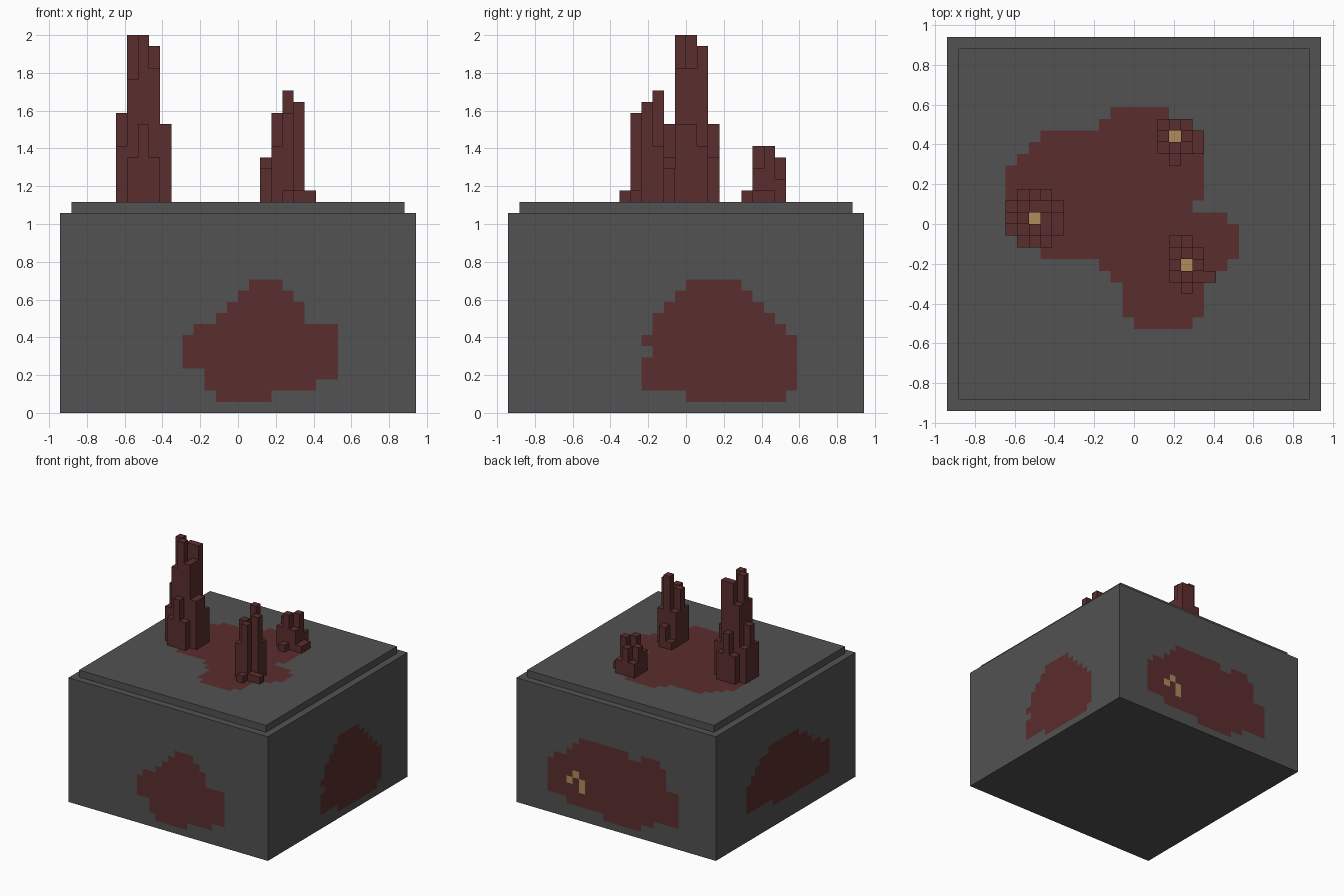
import bpy, bmesh
from mathutils import Vector

cube = bpy.data.objects.get("Cube")
if cube:
    bpy.data.objects.remove(cube)

V = 2 / 34          # one block
HALF, TOP, SLAB = 16, 18, 19


def material(name, rgb):
    m = bpy.data.materials.new(name)
    m.use_nodes = True
    m.diffuse_color = (*rgb, 1)
    m.node_tree.nodes["Principled BSDF"].inputs["Base Color"].default_value = (*rgb, 1)
    return m


STONE, RED, GOLD = 0, 1, 2
MATS = [material("grey_stone", (0.085, 0.085, 0.085)),
        material("dark_red_crystal", (0.105, 0.026, 0.026)),
        material("tan_gold", (0.43, 0.27, 0.105))]


def finish(name, bm):
    bmesh.ops.remove_doubles(bm, verts=bm.verts, dist=1e-4)
    mesh = bpy.data.meshes.new(name)
    bm.to_mesh(mesh)
    bm.free()
    for m in MATS:
        mesh.materials.append(m)
    ob = bpy.data.objects.new(name, mesh)
    bpy.context.collection.objects.link(ob)
    return ob


def quad(bm, corners, normal, mat=STONE):
    """Face in block units, wound to point along the normal."""
    f = bm.faces.new([bm.verts.new(Vector(c) * V) for c in corners])
    f.material_index = mat
    f.normal_update()
    if f.normal.dot(Vector(normal)) < 0:
        f.normal_flip()


def panel(bm, place, normal, us, vs, patch, gold=()):
    """Grid of block faces; patch maps a row to its red (from, to) spans."""
    for v in vs:
        for u in us:
            red = any(a <= u < b for a, b in patch.get(v, ()))
            mat = GOLD if (u, v) in gold else RED if red else STONE
            quad(bm, [place(u + i, v + j) for i, j in ((0, 0), (1, 0), (1, 1), (0, 1))],
                 normal, mat)


def rows(first, lefts, rights):
    return {first + i: [(a, b)] for i, (a, b) in enumerate(zip(lefts, rights))}


# Red veins on each side, one span per block row
front = rows(1, (-2, -3, -3, -5, -5, -5, -4, -2, -1, 0, 1),
             (3, 7, 9, 9, 9, 9, 9, 6, 6, 5, 4))
left = rows(1, (0, -4, -4, -4, -3, -4, -3, -3, -2, -1, 0),
            (9, 10, 10, 10, 10, 10, 9, 8, 7, 6, 5))
back = rows(1, (-4, -6, -10, -10, -10, -10, -10, -8, -8, -8),
            (2, 8, 11, 11, 11, 11, 11, 10, 8, 7))
back[11] = [(-7, -4), (-2, 6)]
right = rows(3, (-10, -10, -10, -10, -10, -8, -6, -5, -3),
             (3, 9, 9, 9, 9, 8, 7, 6, 4))
lid = rows(-9, (0, -1, -1, -1, -2, -3, -8, -10, -11, -11, -11, -11, -11, -11,
                -10, -9, -8, -3, -2),
           (5, 6, 6, 6, 6, 8, 9, 9, 9, 8, 5, 6, 6, 6, 6, 6, 6, 5, 3))

# Main block
wide, tall = range(-HALF, HALF), range(TOP)
bm = bmesh.new()
panel(bm, lambda u, v: (u, -HALF, v), (0, -1, 0), wide, tall, front)
panel(bm, lambda u, v: (u, HALF, v), (0, 1, 0), wide, tall, back,
      {(7, 5), (6, 6), (5, 5), (5, 4)})
panel(bm, lambda u, v: (HALF, u, v), (1, 0, 0), wide, tall, left)
panel(bm, lambda u, v: (-HALF, u, v), (-1, 0, 0), wide, tall, right)
for z, n in ((0, -1), (TOP, 1)):
    panel(bm, lambda u, v: (u, v, z), (0, 0, n), wide, wide, {})
finish("stone_block", bm)

# Thin raised slab with the vein on top
inner = range(1 - HALF, HALF - 1)
edge = HALF - 1
bm = bmesh.new()
panel(bm, lambda u, v: (u, v, SLAB), (0, 0, 1), inner, inner, lid)
for s in (-1, 1):
    panel(bm, lambda u, v: (u, s * edge, v), (0, s, 0), inner, (TOP,), {})
    panel(bm, lambda u, v: (s * edge, u, v), (s, 0, 0), inner, (TOP,), {})
finish("top_slab", bm)


def spire(name, x0, y0, table, core):
    """Columns of blocks; table rows run from front to back, 0 is empty."""
    h = {(x0 + i, y0 + j): z for j, row in enumerate(table)
         for i, z in enumerate(row) if z}
    bm = bmesh.new()
    for (x, y), z in h.items():
        mat = GOLD if (x, y) == core else RED
        quad(bm, [(x, y, z), (x + 1, y, z), (x + 1, y + 1, z), (x, y + 1, z)],
             (0, 0, 1), mat)
        for dx, dy in ((1, 0), (-1, 0), (0, 1), (0, -1)):
            low = h.get((x + dx, y + dy), SLAB)
            if low < z:
                cx, cy = x + .5 + dx / 2, y + .5 + dy / 2
                ends = [(cx - dy / 2, cy - dx / 2), (cx + dy / 2, cy + dx / 2)]
                quad(bm, [(*ends[0], low), (*ends[1], low), (*ends[1], z), (*ends[0], z)],
                     (dx, dy, 0), mat)
    finish(name, bm)


# Crystal spires with a gold core
spire("tall_spire", -11, -2, [(0, 23, 26, 23, 0),
                              (24, 30, 34, 31, 26),
                              (27, 34, 30, 31, 26),
                              (24, 30, 33, 33, 24),
                              (0, 23, 26, 23, 0)], (-9, 0))
spire("middle_spire", 3, -6, [(0, 20, 0, 0),
                              (24, 27, 20, 20),
                              (27, 25, 28, 0),
                              (24, 29, 24, 0),
                              (20, 22, 0, 0)], (4, -4))
spire("short_spire", 2, 5, [(0, 20, 0, 0),
                            (22, 24, 22, 20),
                            (23, 22, 24, 20),
                            (21, 23, 21, 0)], (3, 7))
